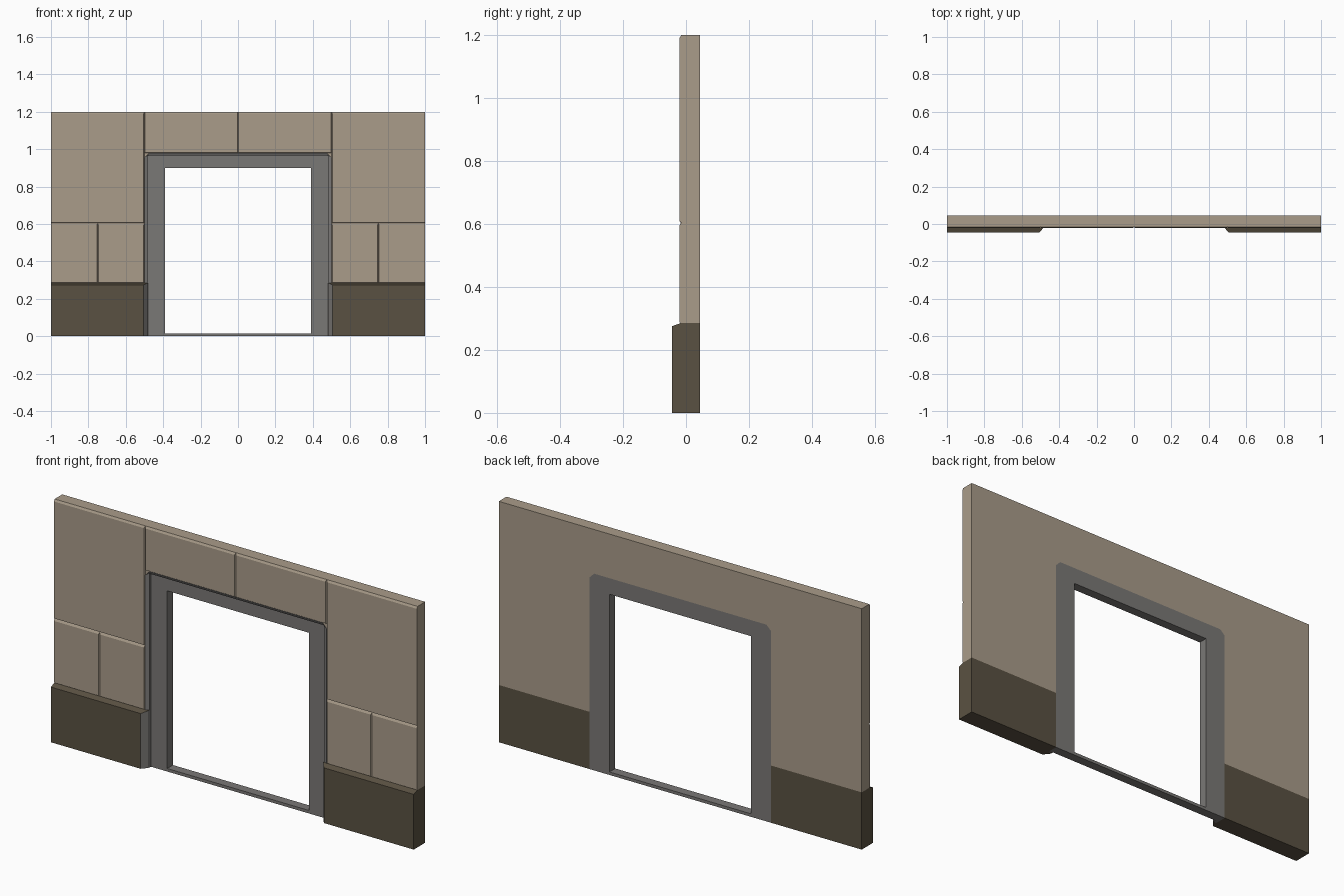
import bpy, bmesh

if "Cube" in bpy.data.objects:
    bpy.data.objects.remove(bpy.data.objects["Cube"])


def material(name, rgb):
    m = bpy.data.materials.new(name)
    m.diffuse_color = (*rgb, 1)
    m.use_nodes = True
    m.node_tree.nodes["Principled BSDF"].inputs["Base Color"].default_value = m.diffuse_color
    return m


STONE = material("tan stone", (0.40, 0.333, 0.254))
DARK = material("dark brown stone", (0.102, 0.083, 0.054))
GREY = material("grey frame", (0.195, 0.188, 0.181))

BACK, FACE, JOINT, TOP = 0.045, -0.021, -0.015, 1.2


def finish(name, bm, *mats):
    bmesh.ops.remove_doubles(bm, verts=bm.verts, dist=1e-5)
    bmesh.ops.recalc_face_normals(bm, faces=bm.faces)
    me = bpy.data.meshes.new(name)
    bm.to_mesh(me)
    bm.free()
    for m in mats:
        me.materials.append(m)
    ob = bpy.data.objects.new(name, me)
    bpy.context.collection.objects.link(ob)
    return ob


def loft(bm, rings):
    """Closed solid through rings of equal point count."""
    vs = [[bm.verts.new(p) for p in r] for r in rings]
    n = len(vs[0])
    for a, b in zip(vs, vs[1:]):
        for i in range(n):
            j = (i + 1) % n
            bm.faces.new((a[i], a[j], b[j], b[i]))
    bm.faces.new(vs[0])
    bm.faces.new(vs[-1])


# Wall core: arch-shaped slab around the doorway, with clipped corners
C = 0.025
half = [(1, 0.285), (1, TOP)]
inner = [(0.5 - C, 0.98), (0.5, 0.98 - C), (0.5, 0.285)]
outline = (half + [(-x, z) for x, z in half[::-1]]
           + [(-x, z) for x, z in inner[::-1]] + inner)
bm = bmesh.new()
loft(bm, [[(x, y, z) for x, z in outline] for y in (JOINT, BACK)])
finish("wall_core", bm, STONE)


# Facing blocks: thin plates with sloped edges that leave the joints
def block(name, x0, x1, z0, z1):
    bm = bmesh.new()
    l = 0 if x0 <= -1 else 0.004
    r = 0 if x1 >= 1 else 0.004
    low, high = 0.003, 0.010

    def rect(y, a, b, c, d):
        return [(a, y, c), (b, y, c), (b, y, d), (a, y, d)]
    loft(bm, [rect(JOINT + 0.002, x0, x1, z0, z1),
              rect(JOINT, x0, x1, z0, z1),
              rect(FACE, x0 + l, x1 - r, z0 + low, z1 - high)])
    finish(name, bm, STONE)


for s, side in ((-1, "left"), (1, "right")):
    for part, a, b, z0, z1 in (("lower_inner_block", 0.5, 0.75, 0.285, 0.605),
                               ("lower_outer_block", 0.75, 1, 0.285, 0.605),
                               ("upper_block", 0.5, 1, 0.605, TOP),
                               ("lintel_block", 0, 0.5, 0.98, TOP)):
        x0, x1 = sorted((s * a, s * b))
        block(f"{side}_{part}", x0, x1, z0, z1)

# Plinths: full-depth dark base, sloped on top, splayed toward the doorway
for s, side in ((-1, "left"), (1, "right")):
    bm = bmesh.new()
    front = [(1, -0.045), (0.505, -0.045), (0.4825, -0.018), (1, -0.018)]
    rear = [(1, -0.018), (0.4825, -0.018), (0.48, 0), (0.5, 0),
            (0.5, BACK), (1, BACK)]
    for plan in (front, rear):
        loft(bm, [[(s * x, y, 0) for x, y in plan],
                  [(s * x, y, 0.275 if y < -0.04 else 0.285) for x, y in plan]])
    ob = finish(f"{side}_plinth", bm, DARK, GREY)
    # splayed reveal facing the doorway is frame coloured
    for f in ob.data.polygons:
        if f.normal.x * s < -0.3:
            f.material_index = 1

# Door frame: stepped section swept up, across and down
section = [(0, -0.017), (0.02, -0.010), (0.02, 0), (0.11, 0), (0.11, BACK), (0, BACK)]


def station(k):
    ring = []
    for d, y in section:
        x, z = 0.5 - d, 0.98 - d * 0.08 / 0.11
        c = C if d < 0.01 else 0
        path = [(-x, 0), (-x, z - c), (-x + c, z), (x - c, z), (x, z - c), (x, 0)]
        ring.append((path[k][0], y, path[k][1]))
    return ring


bm = bmesh.new()
loft(bm, [station(k) for k in range(6)])
finish("door_frame", bm, GREY)

# Sill across the foot of the opening
bm = bmesh.new()
loft(bm, [[(x, y, z) for x, y in ((-0.39, 0), (0.39, 0), (0.39, BACK), (-0.39, BACK))]
          for z in (0, 0.015)])
finish("door_sill", bm, GREY)
